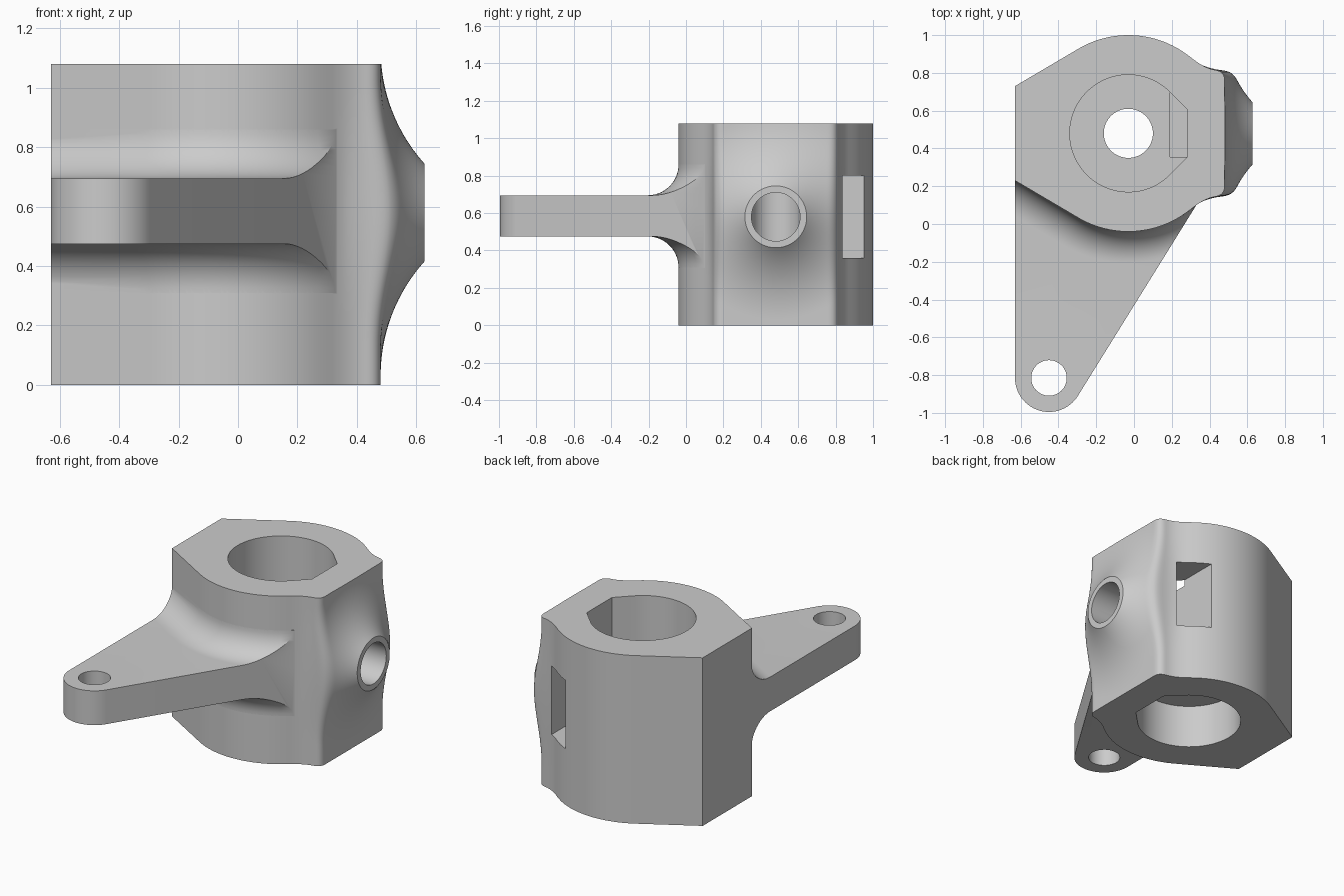
import bpy, bmesh, math
from mathutils import Vector

if "Cube" in bpy.data.objects:
    bpy.data.objects.remove(bpy.data.objects["Cube"], do_unlink=True)

CX, CY = -0.03, 0.48            # main bore axis
R_BODY, HEIGHT = 0.52, 1.08
MID = 0.58                      # height of the side boss
ARM_LO, ARM_HI = 0.475, 0.695
R_FIL = 0.165                   # arm to body fillet

grey = bpy.data.materials.new("plain grey")
grey.use_nodes = True
grey.diffuse_color = (0.6, 0.6, 0.6, 1)
grey.node_tree.nodes["Principled BSDF"].inputs["Base Color"].default_value = (0.6, 0.6, 0.6, 1)


def arc(cx, cy, r, a0, a1, n):
    angles = [math.radians(a0 + (a1 - a0) * i / n) for i in range(n + 1)]
    return [(cx + r * math.cos(a), cy + r * math.sin(a)) for a in angles]


def bend(p, c, q, n=8):
    p, c, q = Vector(p), Vector(c), Vector(q)
    pts = [p.lerp(c, i / n).lerp(c.lerp(q, i / n), i / n) for i in range(n + 1)]
    return [tuple(v) for v in pts]


def loft(name, rings):
    """Closed solid through a list of equal-length rings."""
    bm = bmesh.new()
    loops = [[bm.verts.new(p) for p in ring] for ring in rings]
    n = len(loops[0])
    for a, b in zip(loops, loops[1:]):
        for i in range(n):
            j = (i + 1) % n
            bm.faces.new((a[i], a[j], b[j], b[i]))
    bm.faces.new(loops[0][::-1])
    bm.faces.new(loops[-1])
    bmesh.ops.recalc_face_normals(bm, faces=bm.faces)
    mesh = bpy.data.meshes.new(name)
    bm.to_mesh(mesh)
    bm.free()
    mesh.materials.append(grey)
    obj = bpy.data.objects.new(name, mesh)
    bpy.context.collection.objects.link(obj)
    return obj


def prism(name, outline, z0, z1):
    return loft(name, [[(x, y, z) for x, y in outline] for z in (z0, z1)])


def combine(target, tool, operation):
    mod = target.modifiers.new(operation, "BOOLEAN")
    mod.operation, mod.solver, mod.object = operation, "EXACT", tool
    bpy.context.view_layer.objects.active = target
    bpy.ops.object.modifier_apply(modifier=mod.name)
    bpy.data.objects.remove(tool, do_unlink=True)


# Body outline: flat right side, rounded corner, hollow, round back, flat left
half = [(0.48, 0.28 * i / 26) for i in range(26)]
half += bend((0.48, 0.28), (0.48, 0.328), (0.43, 0.335))
half += bend((0.43, 0.335), (0.37, 0.345), (0.30, 0.403))[1:]
half += arc(CX, 0, R_BODY, 55, 121.2, 30)
half += [(-0.63, 0.25)]
outline = half + [(x, -y) for x, y in half[:0:-1]]


def flared(x, dy, z):
    """Push the right side out into the trumpet-shaped boss."""
    reach, curve = 0.55, 0.577
    gap = max(0, reach - math.hypot(dy, z - MID))
    push = min(0.3, curve - math.sqrt(curve ** 2 - gap ** 2))
    weight = min(1, max(0, (x - 0.36) / 0.1))
    return (x + push * weight, CY + dy, z)


LAYERS = 60
body = loft("bracket_body", [[flared(x, dy, HEIGHT * k / LAYERS) for x, dy in outline]
                             for k in range(LAYERS + 1)])

# Trim the boss to a flat round face
combine(body, prism("boss_trim", [(0.627, -0.2), (1, -0.2), (1, 1.2), (0.627, 1.2)],
                    -0.2, 1.3), "DIFFERENCE")

# Arm plate with rounded end
arm_outline = [(-0.63, 0.35)] + arc(-0.45, -0.815, 0.18, 180, 328.2, 32)
arm_outline += [(0.33, 0.1), (0.33, 0.35)]
arm = prism("arm", arm_outline, ARM_LO, ARM_HI)

# Concave fillet swept along the front of the body, clipped to the arm's plan
path = arc(CX, CY, R_BODY, 238.8, 305, 40)
start, end = Vector(path[0]), Vector(path[-1])
a0, a1 = math.radians(238.8), math.radians(305)
normals = [Vector((math.cos(a0 + (a1 - a0) * i / 40), math.sin(a0 + (a1 - a0) * i / 40)))
           for i in range(41)]
points = [Vector(p) for p in path]
points.insert(0, start + 0.6 * Vector((normals[0].y, -normals[0].x)))
points.append(end + 0.25 * Vector((-normals[-1].y, normals[-1].x)))
normals = [normals[0]] + normals + [normals[-1]]
upper = [(d, z) for d, z in arc(R_FIL, ARM_HI + R_FIL, R_FIL, 270, 180, 14)]
section = upper + [(-0.08, ARM_HI + R_FIL)]
section += [(d, ARM_LO + ARM_HI - z) for d, z in section[::-1]]
fillet = loft("fillet", [[(p.x + n.x * d, p.y + n.y * d, z) for d, z in section]
                         for p, n in zip(points, normals)])
combine(fillet, prism("arm_plan", arm_outline, 0.1, 1.0), "INTERSECT")

combine(body, fillet, "UNION")
combine(body, arm, "UNION")

# Main pockets from both ends: round with a truncated corner on the right
pocket = arc(CX, CY, 0.31, 45, 315, 64) + [(0.28, 0.352), (0.28, 0.608)]
combine(body, prism("top_pocket", pocket, 0.76, 1.3), "DIFFERENCE")
combine(body, prism("bottom_pocket", pocket, -0.2, 0.28), "DIFFERENCE")
# Shaft hole, arm hole
combine(body, prism("shaft_hole", arc(CX, CY, 0.13, 0, 354, 59), -0.1, 1.2), "DIFFERENCE")
combine(body, prism("arm_hole", arc(-0.45, -0.815, 0.094, 0, 352, 44), 0.3, 0.9), "DIFFERENCE")
# Boss screw hole, running in to the shaft hole
ring = arc(CY, MID, 0.13, 0, 354, 59)
combine(body, loft("screw_hole", [[(x, y, z) for y, z in ring] for x in (CX, 0.9)]), "DIFFERENCE")
# Nut slot opening at the back
combine(body, prism("nut_slot", [(0.19, 0.355), (0.37, 0.355), (0.37, 1.2), (0.19, 1.2)],
                    0.36, 0.80), "DIFFERENCE")

bpy.ops.object.select_all(action="DESELECT")
body.select_set(True)
bpy.context.view_layer.objects.active = body
bpy.ops.object.shade_smooth_by_angle(angle=math.radians(30))
